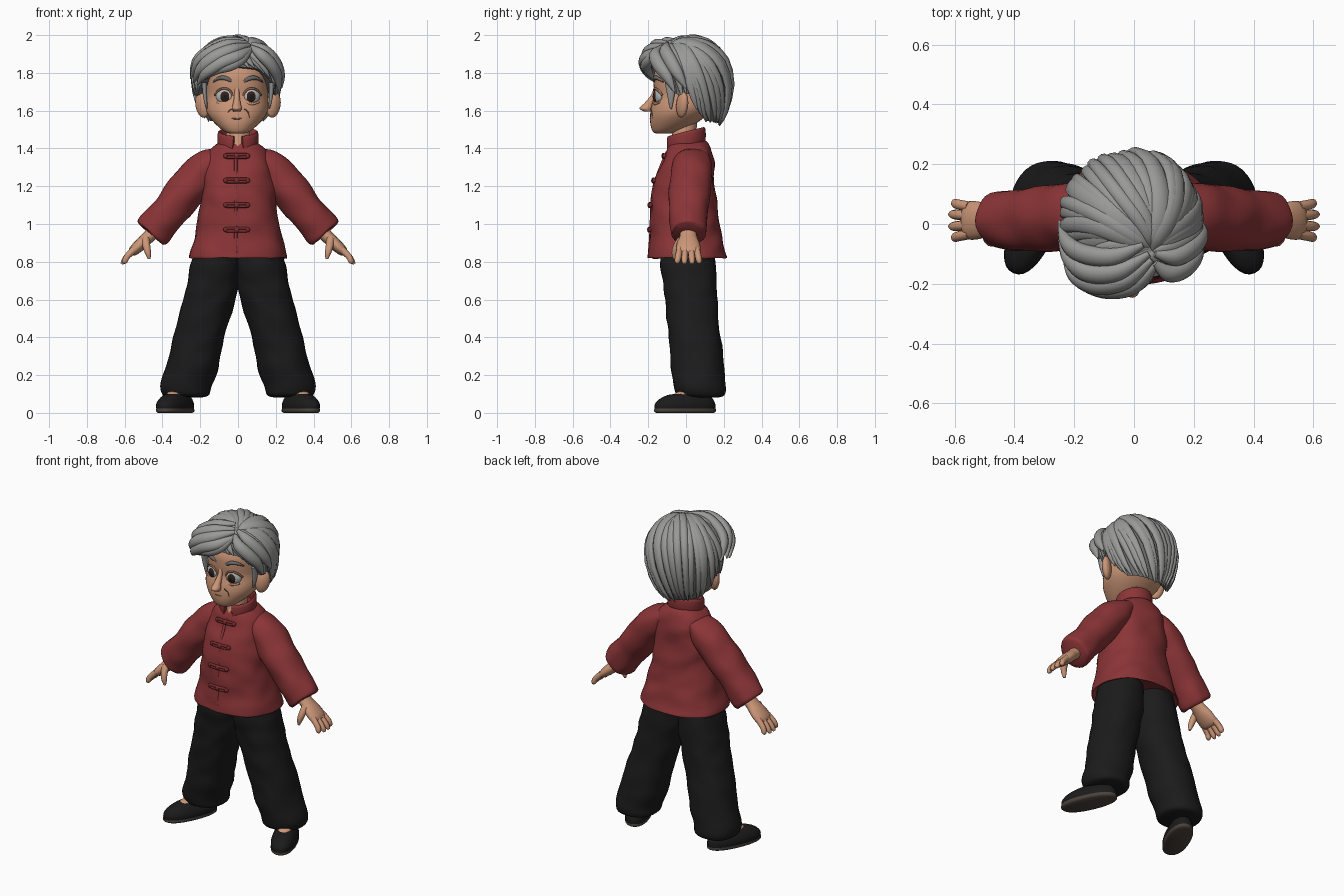
import bpy, bmesh, math, random
from mathutils import Vector, Matrix, noise

random.seed(4)
if "Cube" in bpy.data.objects:
    bpy.data.objects.remove(bpy.data.objects["Cube"])


def material(name, r, g, b):
    m = bpy.data.materials.new(name)
    m.use_nodes = True
    m.diffuse_color = (r, g, b, 1)
    m.node_tree.nodes["Principled BSDF"].inputs["Base Color"].default_value = (r, g, b, 1)
    return m


RED = material("jacket red", .26, .035, .038)
DARK_RED = material("trim dark red", .19, .024, .026)
BLACK = material("cloth black", .011, .011, .011)
SOLE = material("sole brown", .07, .055, .045)
SKIN = material("skin", .6, .305, .185)
CREASE = material("skin crease", .3, .13, .075)
HAIR = material("hair grey", .32, .32, .315)
HAIR_DARK = material("hair shadow grey", .15, .15, .145)
WHITE = material("eye white", .45, .48, .48)
IRIS = material("iris brown", .035, .014, .01)
X, Y, Z = Vector((1, 0, 0)), Vector((0, 1, 0)), Vector((0, 0, 1))


def finish(name, bm, mat, mirror=False, folds=0, xf=None):
    """Turn a bmesh into one object, or a left and right pair."""
    bmesh.ops.recalc_face_normals(bm, faces=bm.faces)
    if xf:
        bm.transform(xf)
    if folds:
        bm.normal_update()
        for v in bm.verts:
            p = Vector((v.co.x * 9 + v.co.z * 4, v.co.y * 9, v.co.z * 11))
            v.co += v.normal * folds * noise.noise(p)
    for side in ((1, -1) if mirror else (1,)):
        if side < 0:
            bm.transform(Matrix.Scale(-1, 4, X))
            bmesh.ops.reverse_faces(bm, faces=bm.faces)
        label = ("left_" if side > 0 else "right_") + name if mirror else name
        me = bpy.data.meshes.new(label)
        bm.to_mesh(me)
        me.materials.append(mat)
        me.shade_smooth()
        me.set_sharp_from_angle(angle=1.0)
        bpy.context.collection.objects.link(bpy.data.objects.new(label, me))
    bm.free()


def spline(secs, n):
    """Catmull-Rom refinement of section rows."""
    rows = [Vector(s) for s in secs]
    out = []
    for i in range(len(rows) - 1):
        a, b, c, d = rows[max(i - 1, 0)], rows[i], rows[i + 1], rows[min(i + 2, len(rows) - 1)]
        for k in range(n):
            t = k / n
            out.append(b + (c - a) * (t / 2) + (a * 2 - b * 5 + c * 4 - d) * (t * t / 2)
                       + (b * 3 - a - c * 3 + d) * (t ** 3 / 2))
    return out + [rows[-1]]


def loft(name, tubes, mat, ref=None, seg=16, n=3, power=1.0, **kw):
    """Sections are x, y, z, radius, radius; level rings, or across the path if ref is given."""
    bm = bmesh.new()
    for secs in tubes:
        rows = spline(secs, n)
        rings = []
        for i, s in enumerate(rows):
            c, u, v = Vector(s[:3]), X, Y
            if ref:
                t = (Vector(rows[min(i + 1, len(rows) - 1)][:3]) - Vector(rows[max(i - 1, 0)][:3])).normalized()
                r = ref(c) if callable(ref) else ref
                u = (r - t * r.dot(t)).normalized()
                v = t.cross(u)
            ring = []
            for k in range(seg):
                a = 2 * math.pi * k / seg
                ca, sa = (math.copysign(abs(f) ** power, f) for f in (math.cos(a), math.sin(a)))
                ring.append(bm.verts.new(c + u * s[3] * ca + v * s[4] * sa))
            rings.append(ring)
        for lo, hi in zip(rings, rings[1:]):
            for k in range(seg):
                bm.faces.new((lo[k - 1], lo[k], hi[k], hi[k - 1]))
        bm.faces.new(rings[0])
        bm.faces.new(rings[-1])
    finish(name, bm, mat, **kw)


def ball(name, loc, size, mat, turn=0, lean=0, mirror=False):
    bm = bmesh.new()
    bmesh.ops.create_uvsphere(bm, u_segments=20, v_segments=12, radius=1)
    m = Matrix.Translation(loc) @ Matrix.Rotation(turn, 4, 'Z') @ Matrix.Rotation(lean, 4, 'Y')
    finish(name, bm, mat, mirror, xf=m @ Matrix.Diagonal((*size, 1)))


def lookup(table, x):
    for (a, p), (b, q) in zip(table, table[1:]):
        if x <= b:
            return p + (q - p) * (x - a) / (b - a)
    return table[-1][1]


# Jacket body: height, half width, front, back
body = [(.85, .22, -.17, .18), (.82, .258, -.2, .218), (.86, .252, -.198, .208), (.95, .228, -.188, .188),
        (1.05, .207, -.188, .168), (1.15, .197, -.184, .158), (1.25, .19, -.162, .152),
        (1.33, .178, -.125, .148), (1.39, .15, -.1, .135), (1.43, .1, -.075, .115), (1.45, .05, -.03, .08)]
loft("jacket_body", [[(0, (f + b) / 2, z, w, (b - f) / 2) for z, w, f, b in body]], RED,
     seg=48, n=5, power=.88, folds=.012)
front = [(z, f) for z, w, f, b in body[1:]]
loft("jacket_placket", [[(-.012, lookup(front, z) + .003, z, .009, .007)
                         for z in (.82, .9, 1, 1.1, 1.2, 1.3, 1.38)]], RED, ref=X, seg=8)
loft("sleeve", [[(.08, .03, 1.365, .085, .045), (.17, .03, 1.3, .108, .094), (.25, .025, 1.21, .112, .1),
                 (.35, .015, 1.085, .104, .1), (.42, .012, .997, .1, .1), (.453, .012, .956, .098, .098),
                 (.463, .012, .944, .086, .084)]], RED, ref=Y, seg=32, n=5, mirror=True, folds=.012)
arc = [math.radians(14 + 16.6 * i) for i in range(21)]
loft("collar", [[(.098 * math.sin(a), -.094 * math.cos(a), 1.447 - .024 * math.cos(a), .042, .011) for a in arc]],
     RED, ref=Z, seg=12, power=.7)

# Knotted fastenings
for i, z in enumerate((1.36, 1.23, 1.1, .97)):
    y = lookup(front, z) - .006
    loft(f"fastening_bar_{i}", [[(x - .007, y + 1.6 * x * x, z + dz, .008, .008) for x in (-.055, -.03, 0, .03, .055)]
                                for dz in (-.007, .007)], DARK_RED, ref=Y, seg=8)
    for label, x, r in (("right_loop", -.058, .013), ("knot", 0, .016), ("left_loop", .058, .013)):
        ball(f"fastening_{label}_{i}", (x - .007, y + 1.6 * x * x, z), (r, .012, r), DARK_RED)

# Trousers
loft("trouser_leg", [[(.115, .01, .9, .11, .13), (.12, .012, .8, .123, .145), (.136, .02, .68, .137, .143),
                      (.18, .036, .5, .134, .138), (.23, .056, .3, .134, .142), (.268, .072, .16, .136, .137),
                      (.274, .076, .1, .125, .128), (.274, .076, .085, .1, .1)]],
     BLACK, seg=36, n=6, power=.92, mirror=True, folds=.01)

# Feet and slippers
place = Matrix.Translation((.333, -.005, 0)) @ Matrix.Rotation(math.radians(24), 4, 'Z')
shoe = dict(seg=32, power=.88, mirror=True, xf=place)
loft("sole", [[(0, 0, 0, .064, .162), (0, 0, .008, .073, .174), (0, 0, .022, .073, .173)]], SOLE, **shoe)
loft("slipper", [[(0, 0, .02, .071, .171), (0, 0, .045, .073, .171), (0, .006, .072, .064, .152),
                  (0, .018, .093, .05, .12), (0, .03, .1, .038, .09)]], BLACK, **shoe)
loft("foot", [[(0, .01, .085, .045, .088), (0, .025, .108, .041, .072), (0, .05, .13, .035, .045),
               (0, .06, .2, .035, .04)]], SKIN, **shoe)

# Hands
loft("palm", [[(.43, .012, .975, .042, .038), (.475, .012, .93, .047, .034), (.515, .012, .893, .062, .033),
               (.553, .012, .858, .064, .027), (.568, .012, .843, .05, .016)]], SKIN, ref=Y, mirror=True)
fingers = [[(.55, .012 + y, .865, .017, .019), (.587, .012 + y * 1.15, .828, .017, .017),
            (.608 - abs(y) * .2, .012 + y * 1.25, .803, .015, .015),
            (.621 - abs(y) * .3, .012 + y * 1.25, .785 + abs(y) * .2, .007, .007)]
           for y in (-.046, -.016, .016, .046)]
loft("fingers", fingers, SKIN, ref=Y, seg=10, mirror=True)
loft("thumb", [[(.49, -.025, .92, .02, .022), (.484, -.05, .88, .019, .02), (.476, -.06, .845, .016, .016),
                (.47, -.062, .815, .007, .007)]], SKIN, ref=Y, seg=12, mirror=True)

# Neck, with the throat showing in the open collar
loft("neck", [[(0, -.03, 1.375, .012, .077), (0, -.024, 1.41, .04, .07), (0, -.014, 1.45, .062, .066),
               (0, 0, 1.55, .06, .06)]], SKIN)

# Head: height, half width, front, back
skull = [(1.478, .025, -.15, -.09), (1.487, .062, -.174, -.05), (1.525, .11, -.188, .04), (1.575, .152, -.19, .11),
         (1.62, .167, -.184, .15), (1.68, .165, -.168, .17), (1.74, .166, -.172, .18), (1.8, .165, -.168, .18),
         (1.87, .14, -.13, .15), (1.92, .08, -.06, .09)]
loft("head", [[(-.005, (f + b) / 2, z, w, (b - f) / 2) for z, w, f, b in skull]], SKIN, seg=40, n=5, power=.92)
ball("ear", (.188, -.02, 1.632), (.042, .026, .07), SKIN, turn=.6, lean=.2, mirror=True)
loft("nose", [[(-.006, -.16, 1.72, .013, .01), (-.006, -.172, 1.68, .014, .015), (-.006, -.196, 1.64, .02, .024),
               (-.006, -.212, 1.612, .027, .035), (-.006, -.2, 1.595, .018, .022)]], SKIN, n=4)


# Face details
def face_line(name, points, r, mat, mirror=True):
    loft(name, [[(*p, r, r) for p in points]], mat, ref=Vector((.2, -1, .1)), seg=8, mirror=mirror)


ball("eye", (.074, -.148, 1.677), (.046, .02, .039), WHITE, turn=.35, mirror=True)
ball("iris", (.07, -.161, 1.675), (.027, .013, .029), IRIS, turn=.3, mirror=True)
ball("pupil", (.069, -.168, 1.675), (.014, .008, .016), BLACK, turn=.3, mirror=True)
face_line("upper_lid", [(.028, -.162, 1.68), (.045, -.168, 1.708), (.075, -.163, 1.718), (.105, -.148, 1.706),
                        (.122, -.126, 1.682)], .006, CREASE)
face_line("eye_bag", [(.035, -.166, 1.648), (.07, -.164, 1.634), (.11, -.141, 1.646)], .006, SKIN)
face_line("smile_fold", [(.034, -.187, 1.61), (.054, -.181, 1.59), (.062, -.175, 1.56)], .003, CREASE)
face_line("mouth", [(-.055, -.176, 1.564), (-.03, -.187, 1.558), (-.006, -.19, 1.557), (.018, -.187, 1.558),
                    (.043, -.176, 1.564)], .003, CREASE, mirror=False)
loft("eyebrow", [[(.032, -.165, 1.755, .006, .007), (.065, -.166, 1.772, .01, .012), (.1, -.15, 1.772, .009, .01),
                  (.13, -.12, 1.752, .003, .003)]], HAIR_DARK, ref=Y, seg=10, mirror=True)

# Hair: strands sweep from an off-centre parting down to a hairline that varies around the head
CENTRE = Vector((-.01, .024, 1.77))
PART = Vector((.3, -.5, .8)).normalized()
hairline = [(0, 1.835), (35, 1.82), (52, 1.76), (72, 1.67), (88, 1.7), (103, 1.59), (120, 1.545), (180, 1.53)]


def scalp(a, t, scale=1):
    a = (a + math.pi) % (2 * math.pi) - math.pi
    z = lookup(hairline, abs(math.degrees(a))) - CENTRE.z
    z /= .21 if z > 0 else .33
    k = math.sqrt(1 - z * z)
    end = Vector((k * math.sin(a), -k * math.cos(a), z))
    mid = (PART + Vector((math.sin(a - .55), -math.cos(a - .55), .9))).normalized() * 1.3
    p = (PART * (1 - t) ** 2 + mid * (2 * t * (1 - t)) + end * t * t).normalized() * scale
    return CENTRE + Vector((p.x * .228, p.y * .214, p.z * (.21 if p.z > 0 else .33)))


def strand(a, width, thick, scale):
    rows = []
    for i in range(11):
        t = i / 10
        f = .12 + .88 * math.sin(math.pi * t ** .8) ** .6 if t < 1 else .1
        wave = .1 * math.sin(5 * t + a * 3)
        rows.append((*scalp(a + wave, t, scale), thick * f, width * f))
    return rows


def outward(p):
    return (p - CENTRE).normalized()


bm = bmesh.new()
rings = [[bm.verts.new(scalp(2 * math.pi * k / 48, t, s)) for k in range(48)]
         for t, s in [(.02 + .98 * i / 14, .99) for i in range(15)] + [(1, .75)]]
for lo, hi in zip(rings, rings[1:]):
    for k in range(48):
        bm.faces.new((lo[k - 1], lo[k], hi[k], hi[k - 1]))
bm.faces.new(rings[0])
finish("hair_base", bm, HAIR_DARK)

locks = []
for i in range(40):
    a = 2 * math.pi * (i + random.uniform(-.3, .3)) / 40
    locks.append(strand(a, random.uniform(.026, .038), random.uniform(.015, .022), random.uniform(.985, 1.045)))
loft("hair_locks", locks, HAIR, ref=outward, seg=10, n=2)

# Full fringe swept to the right from the parting, with two shorter locks on the left
sweeps = [
    [(.07, -.14, 1.93), (.02, -.19, 1.88), (-.04, -.21, 1.845), (-.11, -.205, 1.82), (-.18, -.17, 1.765)],
    [(.07, -.14, 1.93), (0, -.205, 1.89), (-.09, -.22, 1.855), (-.17, -.195, 1.8), (-.215, -.14, 1.74)],
    [(.06, -.12, 1.95), (-.03, -.19, 1.925), (-.13, -.205, 1.88), (-.2, -.17, 1.82), (-.235, -.1, 1.75)],
    [(.05, -.1, 1.96), (-.05, -.16, 1.95), (-.15, -.165, 1.905), (-.215, -.12, 1.85), (-.25, -.05, 1.77)],
    [(.03, -.07, 1.975), (-.07, -.11, 1.96), (-.17, -.1, 1.905), (-.225, -.06, 1.85), (-.25, .01, 1.77)],
    [(.07, -.13, 1.94), (.12, -.165, 1.9), (.175, -.145, 1.845), (.21, -.1, 1.78), (.22, -.06, 1.7)],
    [(.07, -.1, 1.955), (.14, -.11, 1.92), (.195, -.08, 1.86), (.225, -.04, 1.79), (.23, 0, 1.72)]]
loft("hair_fringe", [[(*p, .03 * f, .036 * f) for p, f in zip(path, (.3, .9, 1, .8, .15))] for path in sweeps],
     HAIR, ref=outward, seg=12, n=5)
loft("sideburn", [[(.178, -.085, 1.75, .014, .028), (.175, -.08, 1.68, .011, .02), (.165, -.08, 1.61, .004, .005)]],
     HAIR, ref=X, seg=10, mirror=True)
